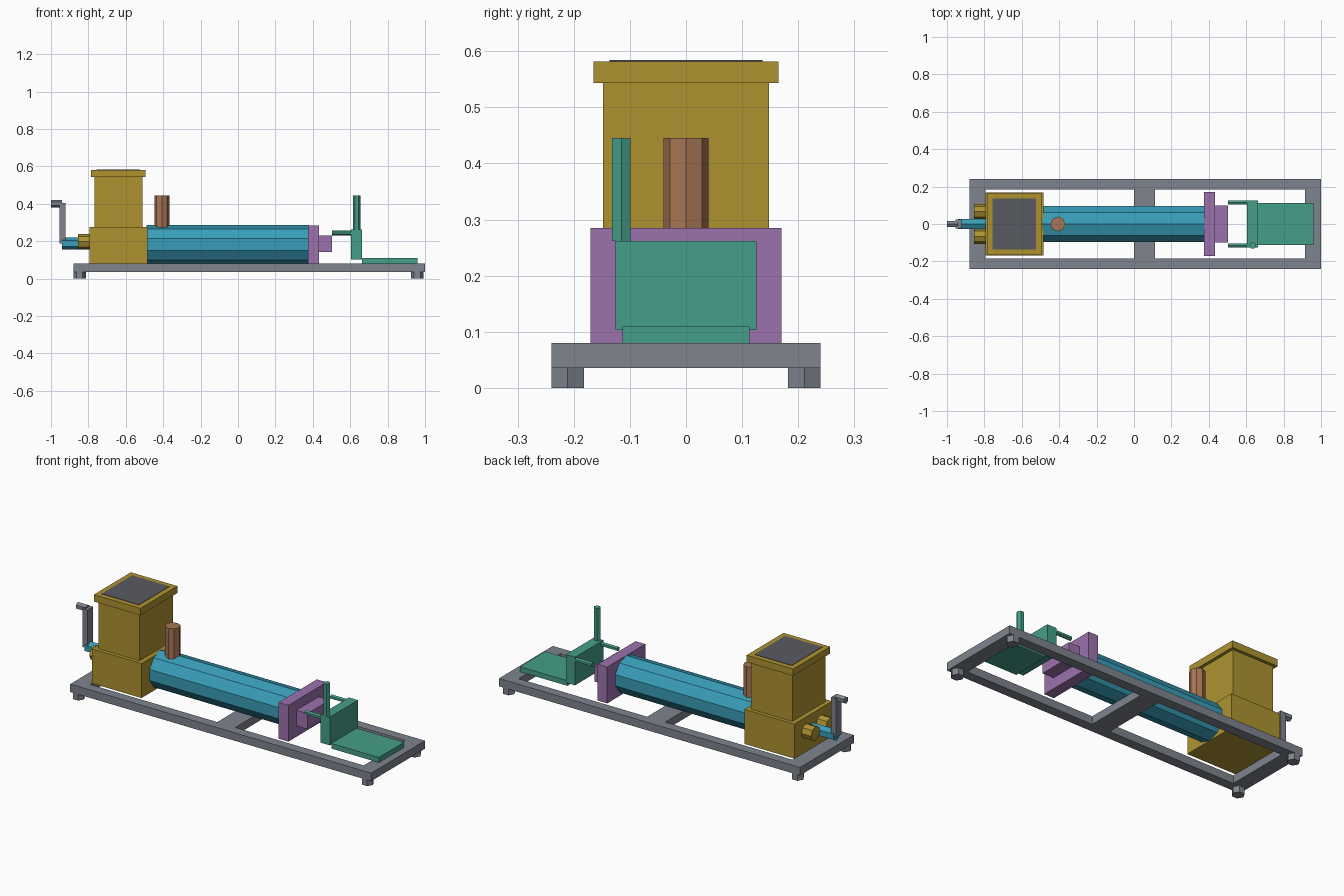
import bpy, bmesh
from math import pi
from mathutils import Matrix, Vector

if "Cube" in bpy.data.objects:
    bpy.data.objects.remove(bpy.data.objects["Cube"])


def material(name, rgb):
    m = bpy.data.materials.new(name)
    m.diffuse_color = (*rgb, 1)
    m.use_nodes = True
    m.node_tree.nodes["Principled BSDF"].inputs["Base Color"].default_value = m.diffuse_color
    return m


GOLD = material("gold", (0.42, 0.29, 0.03))
BLUE = material("blue", (0.04, 0.34, 0.48))
BROWN = material("brown", (0.39, 0.18, 0.09))
PURPLE = material("purple", (0.33, 0.17, 0.42))
GREEN = material("green", (0.06, 0.34, 0.25))
STEEL = material("steel", (0.21, 0.23, 0.27))
DARK = material("dark", (0.10, 0.105, 0.12))


def finish(name, bm, mat):
    mesh = bpy.data.meshes.new(name)
    bm.to_mesh(mesh)
    bm.free()
    ob = bpy.data.objects.new(name, mesh)
    bpy.context.collection.objects.link(ob)
    mesh.materials.append(mat)
    return ob


def boxes(name, spans, mat):
    """Each span is (x0, x1, y0, y1, z0, z1)."""
    bm = bmesh.new()
    for x0, x1, y0, y1, z0, z1 in spans:
        centre = Matrix.Translation(((x0 + x1) / 2, (y0 + y1) / 2, (z0 + z1) / 2))
        size = Matrix.Diagonal((x1 - x0, y1 - y0, z1 - z0, 1))
        bmesh.ops.create_cube(bm, size=1, matrix=centre @ size)
    return finish(name, bm, mat)


def rod(name, start, length, radius, sides, axis, mat):
    """Flat-sided bar; 'Z' has a corner towards +x, 'X' a corner towards +z."""
    bm = bmesh.new()
    turn = Matrix.Rotation(pi / 2, 4, 'Y') if axis == 'X' else Matrix.Identity(4)
    spin = Matrix.Rotation(pi / 2, 4, 'Z')   # cone's first corner is on +y
    move = Matrix.Translation(Vector(start)) @ turn @ spin @ Matrix.Translation((0, 0, length / 2))
    bmesh.ops.create_cone(bm, cap_ends=True, segments=sides, radius1=radius,
                          radius2=radius, depth=length, matrix=move)
    return finish(name, bm, mat)


# Base frame: two long rails, two ends and a middle crossmember
Z0, Z1 = 0.035, 0.08
boxes("frame", [(-0.88, 1.0, s * 0.2125 - 0.0275, s * 0.2125 + 0.0275, Z0, Z1) for s in (-1, 1)]
      + [(a, b, -0.185, 0.185, Z0, Z1) for a, b in ((-0.88, -0.793), (0.0, 0.113), (0.915, 1.0))], STEEL)
for fx, end in ((-0.847, "rear"), (0.958, "outlet")):
    for s, side in ((-1, "front"), (1, "back")):
        rod(f"foot_{end}_{side}", (fx, s * 0.211, 0), Z0, 0.0335, 6, 'Z', STEEL)

# Feed housing and hopper
boxes("feed_housing", [(-0.795, -0.484, -0.169, 0.169, 0.08, 0.275)], GOLD)
boxes("hopper", [(-0.768, -0.511, -0.148, 0.148, 0.275, 0.543)], GOLD)
boxes("hopper_rim", [(-0.785, -0.494, -0.165, 0.165, 0.543, 0.582)], GOLD)
boxes("hopper_opening", [(-0.756, -0.524, -0.136, 0.136, 0.57, 0.584)], DARK)
for s, side in ((-1, "front"), (1, "back")):
    rod(f"bearing_{side}", (-0.855, s * 0.066, 0.198), 0.07, 0.04, 8, 'X', GOLD)

# Barrel, drive shaft and crank
rod("barrel", (-0.49, 0, 0.183), 0.87, 0.1025, 10, 'X', BLUE)
rod("drive_shaft", (-0.94, 0, 0.187), 0.15, 0.032, 6, 'X', BLUE)
boxes("crank_arm", [(-0.955, -0.922, -0.024, 0.024, 0.187, 0.405)], STEEL)
rod("crank_grip", (-1.0, 0, 0.40), 0.06, 0.02, 6, 'X', STEEL)
rod("vent_pipe", (-0.407, 0, 0.26), 0.185, 0.04, 8, 'Z', BROWN)

# Die plate and nozzle
boxes("die_plate", [(0.373, 0.434, -0.17, 0.17, 0.08, 0.285)], PURPLE)
boxes("die_nozzle", [(0.434, 0.503, -0.10, 0.10, 0.142, 0.23)], PURPLE)

# Cutter block, guide rods, handle and outlet table
boxes("cutter_block", [(0.605, 0.662, -0.126, 0.126, 0.103, 0.262)], GREEN)
for s, side in ((-1, "front"), (1, "back")):
    rod(f"guide_rod_{side}", (0.503, s * 0.115, 0.244), 0.12, 0.0125, 6, 'X', GREEN)
rod("cutter_handle", (0.635, -0.115, 0.262), 0.183, 0.019, 6, 'Z', GREEN)
boxes("outlet_table", [(0.662, 0.959, -0.113, 0.113, 0.08, 0.109)], GREEN)
